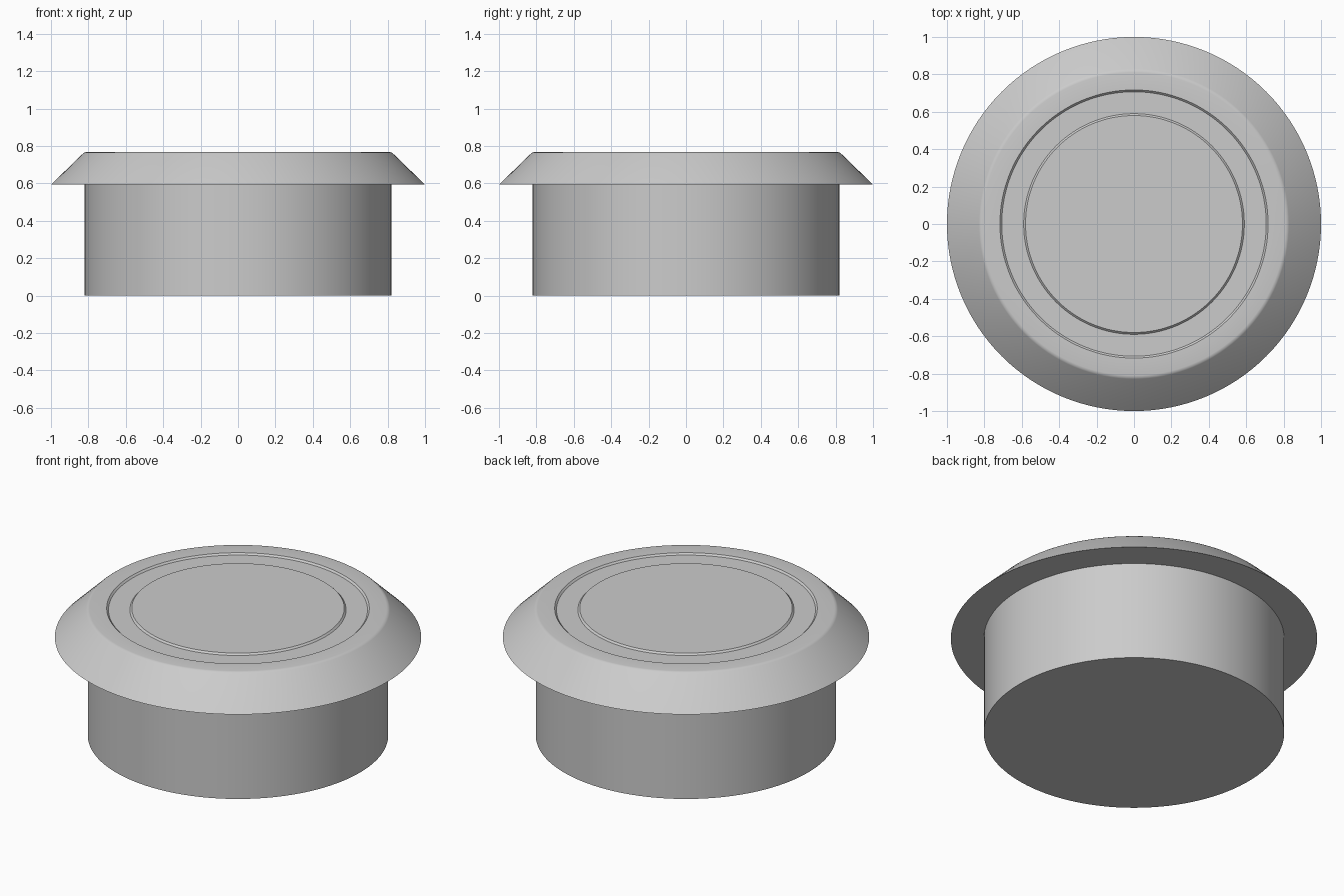
import bpy, bmesh, math
from mathutils import Matrix

cube = bpy.data.objects.get("Cube")
if cube:
    bpy.data.objects.remove(cube, do_unlink=True)

SIDES = 128

grey = bpy.data.materials.new("light grey")
grey.use_nodes = True
grey.diffuse_color = (0.6, 0.6, 0.6, 1)
grey.node_tree.nodes["Principled BSDF"].inputs["Base Color"].default_value = (0.6, 0.6, 0.6, 1)


def lathe(name, profile):
    """Turn a (radius, height) profile about z, closing both ends with flat discs."""
    bm = bmesh.new()
    rings = [[bm.verts.new(Matrix.Rotation(2 * math.pi * i / SIDES, 3, 'Z') @ bm_point)
              for i in range(SIDES)]
             for bm_point in (Matrix.Translation((r, 0, z)).to_translation() for r, z in profile)]
    for low, high in zip(rings, rings[1:]):
        for i in range(SIDES):
            j = (i + 1) % SIDES
            bm.faces.new((low[i], low[j], high[j], high[i]))
    bm.faces.new(rings[0][::-1])
    bm.faces.new(rings[-1])
    bmesh.ops.recalc_face_normals(bm, faces=bm.faces)
    mesh = bpy.data.meshes.new(name)
    bm.to_mesh(mesh)
    bm.free()
    mesh.materials.append(grey)
    obj = bpy.data.objects.new(name, mesh)
    bpy.context.collection.objects.link(obj)
    bpy.ops.object.select_all(action='DESELECT')
    obj.select_set(True)
    bpy.context.view_layer.objects.active = obj
    bpy.ops.object.shade_smooth_by_angle(angle=math.radians(30))
    return obj


TOP = 0.767
GROOVE = TOP - 0.01

# Plug body, sloped flange with a softened rim, and a shallow ring groove on top
lathe("flanged_plug", [
    (0.82, 0), (0.82, 0.593),
    (1.0, 0.593), (0.829, 0.759), (0.821, 0.765), (0.81, TOP),
    (0.717, TOP), (0.707, GROOVE),
    (0.59, GROOVE), (0.58, TOP),
])
